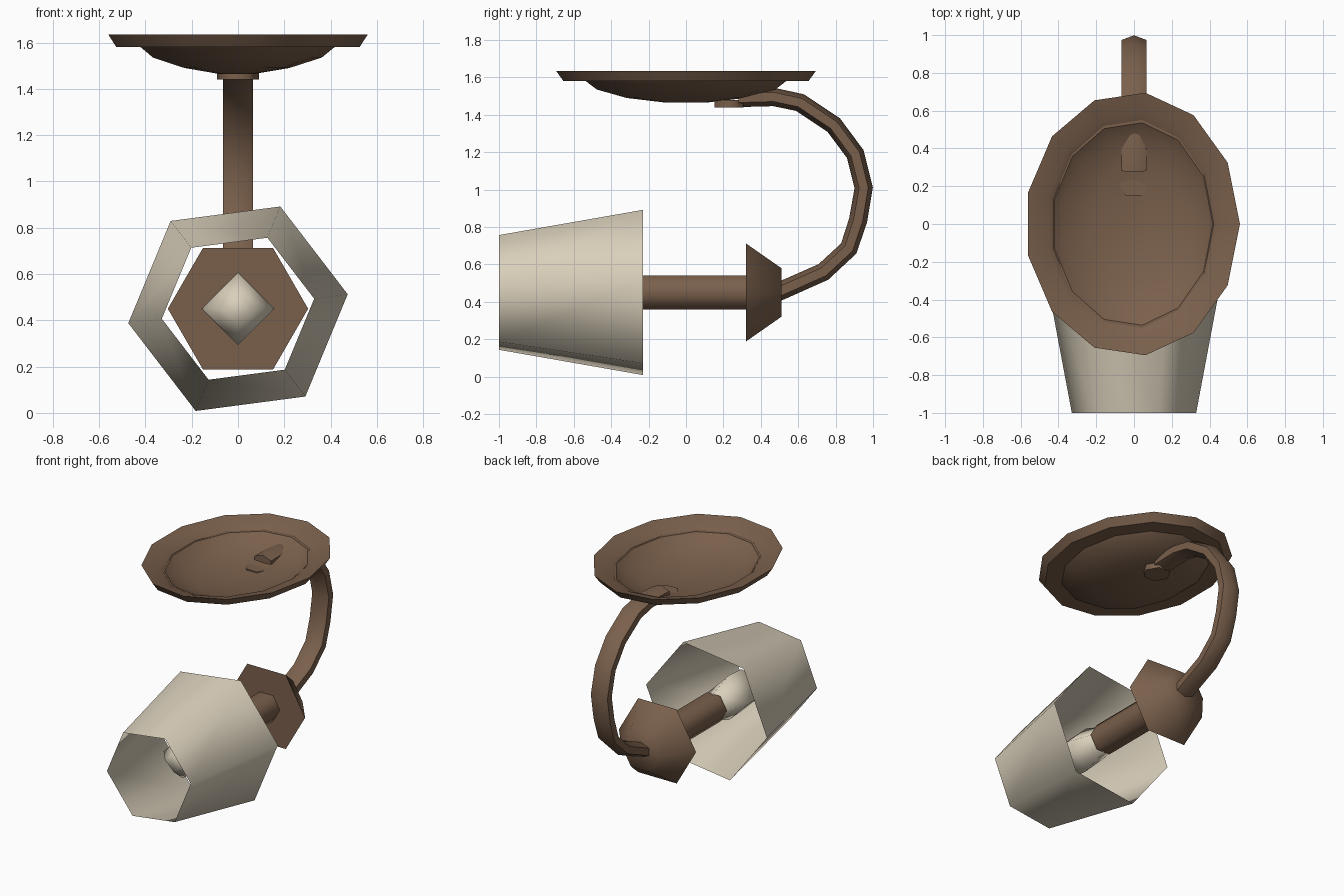
import bpy, bmesh, math
from mathutils import Vector

if "Cube" in bpy.data.objects:
    bpy.data.objects.remove(bpy.data.objects["Cube"])

AXIS_Z = 0.45          # height of the lamp head's axis


def material(name, rgb):
    m = bpy.data.materials.new(name)
    m.diffuse_color = (*rgb, 1)
    m.use_nodes = True
    m.node_tree.nodes["Principled BSDF"].inputs["Base Color"].default_value = m.diffuse_color
    return m


BRONZE = material("bronze", (0.195, 0.117, 0.072))
CREAM = material("cream glass", (0.69, 0.62, 0.49))


def loft(name, rings, mat, caps=(True, True), smooth=65):
    """Skin a list of equal-length point rings."""
    bm = bmesh.new()
    vs = [[bm.verts.new(p) for p in ring] for ring in rings]
    n = len(vs[0])
    for a, b in zip(vs, vs[1:]):
        for i in range(n):
            j = (i + 1) % n
            bm.faces.new((a[i], a[j], b[j], b[i]))
    if caps[0]:
        bm.faces.new(vs[0][::-1])
    if caps[1]:
        bm.faces.new(vs[-1])
    bmesh.ops.recalc_face_normals(bm, faces=bm.faces)
    me = bpy.data.meshes.new(name)
    bm.to_mesh(me)
    bm.free()
    me.materials.append(mat)
    me.shade_smooth()
    me.set_sharp_from_angle(angle=math.radians(smooth))
    ob = bpy.data.objects.new(name, me)
    bpy.context.collection.objects.link(ob)
    return ob


def angles(n, start=0.0):
    return [math.radians(start) + 2 * math.pi * i / n for i in range(n)]


def along_y(profile, n, start=0.0):
    """Rings around the lamp head axis from (y, radius) pairs."""
    return [[(r * math.cos(a), y, AXIS_Z + r * math.sin(a)) for a in angles(n, start)]
            for y, r in profile]


def flat_rings(profile, n, cx=0.0, cy=0.0):
    """Elliptical horizontal rings from (rx, ry, z) triples."""
    return [[(cx + rx * math.cos(a), cy + ry * math.sin(a), z) for a in angles(n)]
            for rx, ry, z in profile]


# Oval mounting plate: raised rim and shallow dish, open on top
loft("mounting_plate", flat_rings([
    (0.43, 0.555, 1.585), (0.455, 0.60, 1.605), (0.569, 0.70, 1.635),
    (0.533, 0.66, 1.58), (0.425, 0.54, 1.58), (0.37, 0.48, 1.535),
    (0.23, 0.32, 1.49), (0.08, 0.11, 1.465)], 13, cx=-0.008),
    BRONZE, caps=(False, True), smooth=35)

# Hexagonal nut under the plate
loft("mounting_nut", flat_rings([(0.09, 0.09, 1.44), (0.09, 0.09, 1.48)], 6, cy=0.23), BRONZE)

# Curved arm: flattened hexagonal section swept along a path in the YZ plane
path = [Vector((0, y, z)) for y, z in (
    (0.28, 1.49), (0.47, 1.495), (0.61, 1.465), (0.79, 1.345), (0.905, 1.19),
    (0.95, 1.01), (0.92, 0.835), (0.87, 0.685), (0.735, 0.56), (0.51, 0.46), (0.46, 0.44))]
side = Vector((1, 0, 0))
arm = []
for i, p in enumerate(path):
    t = (path[min(i + 1, len(path) - 1)] - path[max(i - 1, 0)]).normalized()
    up = side.cross(t)
    arm.append([p + side * 0.075 * math.cos(a) + up * 0.049 * math.sin(a)
                for a in angles(6, 30)])
loft("curved_arm", arm, BRONZE)

# Lamp head: cup, socket stem, bulb and open shade
loft("socket_cup", along_y([(0.32, 0.303), (0.51, 0.15)], 6), BRONZE)
loft("socket_stem", along_y([(-0.31, 0.104), (0.33, 0.104)], 6), BRONZE)
loft("bulb", along_y([(-0.29, 0.09), (-0.48, 0.158), (-0.62, 0.15), (-0.72, 0.07)], 4),
     CREAM, smooth=95)
loft("shade", along_y([(-1.0, 0.332), (-0.23, 0.478)], 6, 7.5), CREAM, caps=(False, False))
